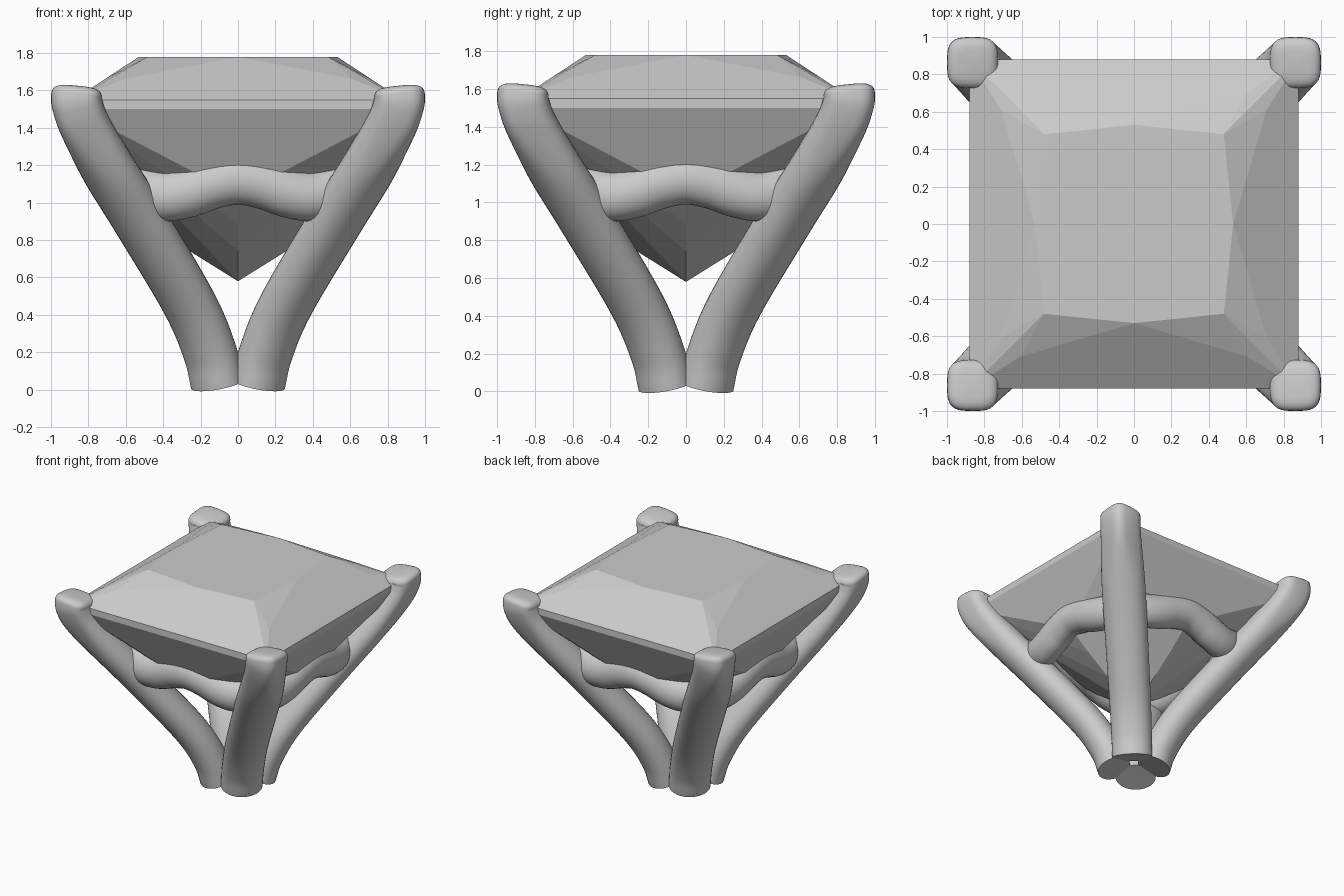
import bpy, bmesh
from math import sin, cos, pi, sqrt, copysign
from mathutils import Vector

if "Cube" in bpy.data.objects:
    bpy.data.objects.remove(bpy.data.objects["Cube"])


def finish(name, bm, smooth, turns=1):
    bmesh.ops.recalc_face_normals(bm, faces=bm.faces)
    me = bpy.data.meshes.new(name)
    bm.to_mesh(me)
    bm.free()
    for k in range(turns):
        ob = bpy.data.objects.new(f"{name}_{k + 1}" if turns > 1 else name, me)
        bpy.context.collection.objects.link(ob)
        ob.rotation_euler.z = k * pi / 2
        if smooth and k == 0:
            bpy.context.view_layer.objects.active = ob
            ob.select_set(True)
            bpy.ops.object.shade_smooth_by_angle(angle=0.7)
            ob.select_set(False)


def spline(points, steps=8):
    """Catmull-Rom curve through the points."""
    p = [Vector(q) for q in points]
    p = [2 * p[0] - p[1]] + p + [2 * p[-1] - p[-2]]
    out = []
    for i in range(1, len(p) - 2):
        a, b, c, d = p[i - 1:i + 3]
        for s in range(steps):
            t = s / steps
            out.append(0.5 * (2 * b + (c - a) * t + (2 * a - 5 * b + 4 * c - d) * t * t
                              + (3 * b - a - 3 * c + d) * t ** 3))
    return out + [p[-2]]


def loft(path, side, section, n=32):
    """Sweep section(i, angle) -> (outward, sideways) along the path."""
    bm = bmesh.new()
    rings = []
    for i, c in enumerate(path):
        d = (path[min(i + 1, len(path) - 1)] - path[max(i - 1, 0)]).normalized()
        out = d.cross(side).normalized()
        t = out.cross(d)
        ring = []
        for k in range(n):
            a, b = section(i, 2 * pi * k / n)
            ring.append(bm.verts.new(c + out * a + t * b))
        rings.append(ring)
    for r, q in zip(rings, rings[1:]):
        for k in range(n):
            bm.faces.new((r[k], r[(k + 1) % n], q[(k + 1) % n], q[k]))
    bm.faces.new(rings[0])
    bm.faces.new(rings[-1])
    return bm


# Square-cut stone: convex hull of table, crown, girdle and pavilion points
stone = bmesh.new()
apex = stone.verts.new((0, 0, 0.58))
quarter = [(0.48, 0.48, 1.78), (0.53, 0, 1.78), (0.71, 0.61, 1.662), (0.61, 0.71, 1.662),
           (0.88, 0.88, 1.55), (0.88, 0.88, 1.50),
           (0.64, 0, 1.04), (0.46, 0, 0.89), (0.26, 0, 0.742)]
for k in range(4):
    c, s = round(cos(k * pi / 2)), round(sin(k * pi / 2))
    for x, y, z in quarter:
        stone.verts.new((c * x - s * y, s * x + c * y, z))
bmesh.ops.convex_hull(stone, input=stone.verts)
bmesh.ops.dissolve_limit(stone, angle_limit=0.01, verts=stone.verts, edges=stone.edges)
finish("stone", stone, False)

# Prongs: oval at the foot, blending into a rounded square claw that leans over the stone
path = spline([(r, r, z) for r, z in ((0.11, 0.03), (0.15, 0.2), (0.26, 0.46), (0.52, 0.9),
                                      (0.705, 1.2), (0.82, 1.42), (0.86, 1.53), (0.863, 1.575))])
body = len(path)
tip_dir = Vector((-0.1, -0.1, 1)).normalized()
tip_scale = []
for k in range(1, 8):
    a = k / 7 * pi / 2
    path.append(path[body - 1] + tip_dir * 0.045 * sin(a))
    tip_scale.append(max(0.02, cos(a) ** 0.45))


def prong_section(i, a):
    f = min(1, max(0, (path[i].z - 1.1) / 0.4))
    oval = Vector(((0.13 - 0.005 * f) * cos(a), (0.155 + 0.015 * min(1, path[i].z)) * sin(a)))
    u, v = cos(a - pi / 4), sin(a - pi / 4)
    u, v = (0.136 * copysign(abs(w) ** 0.6, w) for w in (u, v))
    square = Vector(((u - v) / sqrt(2), (u + v) / sqrt(2)))
    p = oval.lerp(square, f * f * (3 - 2 * f))
    return p * (tip_scale[i - body] if i >= body else 1)


finish("prong", loft(path, Vector((1, -1, 0)).normalized(), prong_section), True, 4)

# Wavy gallery rails joining neighbouring prongs under the stone
half = [(0.14, -0.62, 1.10), (0.27, -0.61, 1.055), (0.40, -0.585, 1.035), (0.55, -0.53, 1.07)]
rail = [(-x, y, z) for x, y, z in reversed(half)] + [(0, -0.625, 1.125)] + half
finish("gallery_rail", loft(spline(rail, 6), Vector((0, 0, 1)),
                            lambda i, a: (0.12 * cos(a), 0.135 * sin(a)), 24), True, 4)
